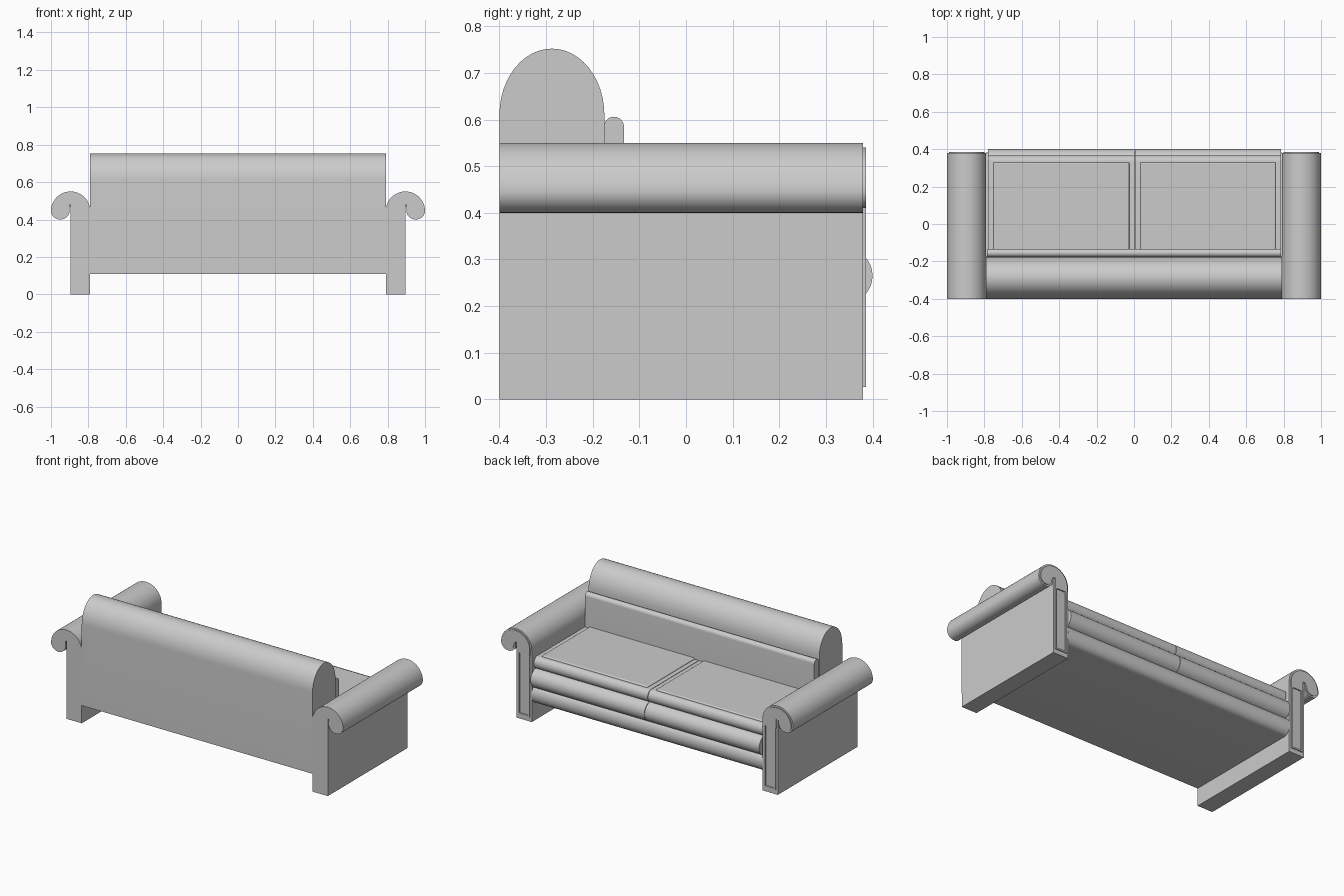
import bpy, bmesh, math
from mathutils import Vector

cube = bpy.data.objects.get("Cube")
if cube:
    bpy.data.objects.remove(cube, do_unlink=True)

fabric = bpy.data.materials.new("grey fabric")
fabric.use_nodes = True
GREY = (0.6, 0.6, 0.6, 1)
fabric.diffuse_color = GREY
fabric.node_tree.nodes["Principled BSDF"].inputs["Base Color"].default_value = GREY


def finish(name, bm, bevel=0, segments=5):
    bmesh.ops.recalc_face_normals(bm, faces=bm.faces)
    mesh = bpy.data.meshes.new(name)
    bm.to_mesh(mesh)
    bm.free()
    mesh.materials.append(fabric)
    obj = bpy.data.objects.new(name, mesh)
    bpy.context.collection.objects.link(obj)
    if bevel:
        mod = obj.modifiers.new("Soft edges", "BEVEL")
        mod.width = bevel
        mod.segments = segments
    bpy.ops.object.select_all(action="DESELECT")
    obj.select_set(True)
    bpy.context.view_layer.objects.active = obj
    bpy.ops.object.shade_smooth_by_angle(angle=math.radians(40))
    return obj


def arc(cx, cz, rx, rz, start, end, n=16):
    """Points along an elliptical arc, angles in degrees."""
    angles = [math.radians(start + (end - start) * i / n) for i in range(n + 1)]
    return [(cx + rx * math.cos(a), cz + rz * math.sin(a)) for a in angles]


def extrude(name, profile, axis, lo, hi, flip=1, bevel=0):
    """Extrude a profile along x (points are y,z) or along y (points are x,z)."""
    bm = bmesh.new()
    if axis == "x":
        verts = [bm.verts.new((lo, u, z)) for u, z in profile]
        step = Vector((hi - lo, 0, 0))
    else:
        verts = [bm.verts.new((u * flip, lo, z)) for u, z in profile]
        step = Vector((0, hi - lo, 0))
    face = bm.faces.new(verts)
    result = bmesh.ops.extrude_face_region(bm, geom=[face], use_keep_orig=True)
    moved = [g for g in result["geom"] if isinstance(g, bmesh.types.BMVert)]
    bmesh.ops.translate(bm, verts=moved, vec=step)
    return finish(name, bm, bevel)


def box(name, lo, hi, bevel=0, inset_dir=None, inset=0, depth=0):
    """Box between two corners, with an optional sunken panel on one side."""
    bm = bmesh.new()
    bmesh.ops.create_cube(bm, size=1)
    lo, hi = Vector(lo), Vector(hi)
    for v in bm.verts:
        v.co = (lo + hi) / 2 + v.co * (hi - lo)
    if inset_dir:
        d = Vector(inset_dir)
        bm.normal_update()
        face = max(bm.faces, key=lambda f: f.normal.dot(d))
        bmesh.ops.inset_individual(bm, faces=[face], thickness=inset)
        for shift in (0, depth):
            if shift:
                bmesh.ops.inset_individual(bm, faces=[face], thickness=0.003)
                bmesh.ops.translate(bm, verts=face.verts, vec=-d * shift)
    return finish(name, bm, bevel)


HALF = 0.79

# Backrest with a domed top
extrude("backrest", [(-0.4, 0.11), (-0.175, 0.11)]
        + arc(-0.2875, 0.61, 0.1125, 0.142, 0, 180, 24), "x", -HALF, HALF)

# Slim cushion in front of the backrest
extrude("back_cushion", [(-0.176, 0.3), (-0.133, 0.3)]
        + arc(-0.1545, 0.584, 0.0215, 0.022, 0, 180), "x", -0.785, 0.785)

# Seat base with a rounded front rail
extrude("seat_base", [(-0.3, 0.22), (-0.3, 0.11)]
        + arc(0.34, 0.165, 0.042, 0.055, -90, 90), "x", -HALF, HALF)

# Two seats, each a cushion above a fuller front roll
for side, x0, x1 in (("right", -0.78, 0.003), ("left", 0.006, 0.785)):
    extrude(side + "_seat_roll", [(-0.17, 0.325), (-0.17, 0.205)]
            + arc(0.34, 0.265, 0.06, 0.06, -90, 90), "x", x0, x1)
    extrude(side + "_seat_cushion", [(-0.17, 0.395), (-0.17, 0.32)]
            + arc(0.335, 0.3575, 0.032, 0.0375, -90, 90), "x", x0, x1)
    # Slightly raised seat panel with a softened border
    box(side + "_seat_panel", (x0 + 0.028, -0.15, 0.385), (x1 - 0.028, 0.33, 0.403), 0.007)

# Scroll arms, mirrored to both sides
arm = ([(0.895, 0), (0.79, 0)]
       + arc(0.895, 0.445, 0.105, 0.105, 180, 0, 24)
       + arc(0.95, 0.447, 0.05, 0.047, 0, -180, 14)[1:]
       + [(0.902, 0.475), (0.896, 0.48)])
scroll = ([(0.8, 0.41)]
          + arc(0.895, 0.445, 0.095, 0.095, 180, 0, 24)
          + arc(0.95, 0.447, 0.04, 0.037, 0, -180, 14)[1:]
          + [(0.9, 0.47), (0.885, 0.47), (0.885, 0.41)])
for side, s in (("left", 1), ("right", -1)):
    extrude(side + "_arm", arm, "y", -0.4, 0.38, s)
    extrude(side + "_arm_scroll_face", scroll, "y", 0.375, 0.386, s)
    xs = sorted((0.802 * s, 0.883 * s))
    box(side + "_arm_front_panel", (xs[0], 0.365, 0.027), (xs[1], 0.386, 0.42),
        0, (0, 1, 0), 0.014, 0.012)
